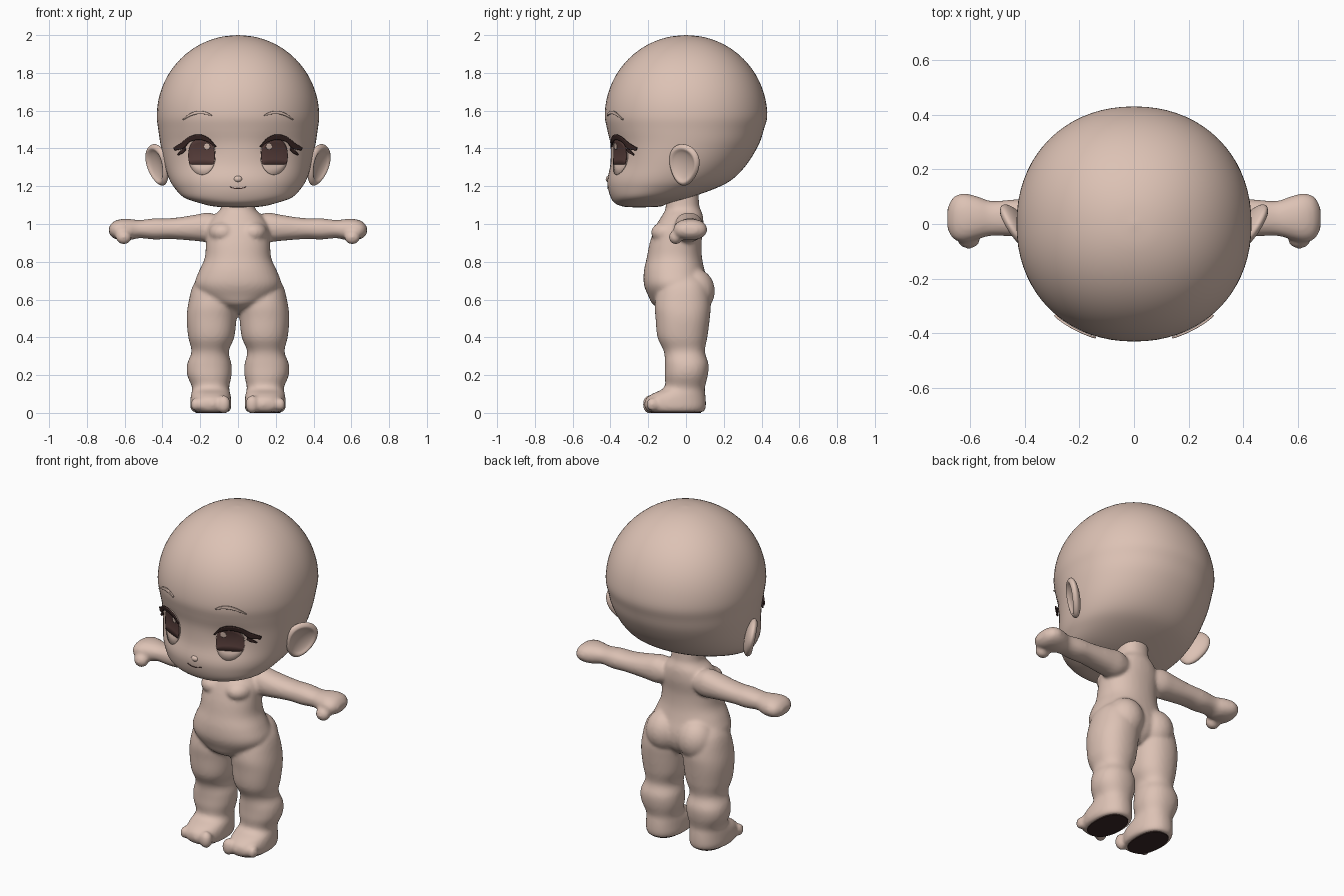
import bpy, bmesh, math
from mathutils import Vector, Matrix
from mathutils.bvhtree import BVHTree

if "Cube" in bpy.data.objects:
    bpy.data.objects.remove(bpy.data.objects["Cube"])


def material(name, rgb):
    m = bpy.data.materials.new(name)
    m.diffuse_color = (*rgb, 1)
    m.use_nodes = True
    m.node_tree.nodes["Principled BSDF"].inputs["Base Color"].default_value = m.diffuse_color
    return m


SKIN = material("skin", (0.72, 0.54, 0.46))
BROWN = material("iris brown", (0.10, 0.05, 0.045))
DARK = material("dark lash brown", (0.045, 0.022, 0.02))


def finish(name, bm, mat, smooth=True):
    bmesh.ops.recalc_face_normals(bm, faces=bm.faces)
    me = bpy.data.meshes.new(name)
    bm.to_mesh(me)
    bm.free()
    me.materials.append(mat)
    me.polygons.foreach_set("use_smooth", [smooth] * len(me.polygons))
    ob = bpy.data.objects.new(name, me)
    bpy.context.collection.objects.link(ob)
    return ob


def spline(pts, sub):
    """Catmull-Rom through tuples of any length."""
    out = []
    for i in range(len(pts) - 1):
        p0, p1, p2, p3 = (pts[max(i - 1, 0)], pts[i], pts[i + 1], pts[min(i + 2, len(pts) - 1)])
        for k in range(sub):
            t = k / sub
            out.append(tuple(0.5 * (2 * b + (c - a) * t + (2 * a - 5 * b + 4 * c - d) * t * t
                                    + (3 * b - a - 3 * c + d) * t ** 3)
                             for a, b, c, d in zip(p0, p1, p2, p3)))
    return out + [tuple(pts[-1])]


def loft(bm, rings, place, power=2.2, seg=40, sub=4):
    """rings: (t, a_min, a_max, b_min, b_max); place maps (t, a, b) to a point."""
    def bend(v, p):
        return math.copysign(abs(v) ** (2 / p), v)
    loops = []
    for t, a0, a1, b0, b1 in spline(rings, sub):
        loop = []
        for i in range(seg):
            g = 2 * math.pi * i / seg
            a = (a0 + a1) / 2 + (a1 - a0) / 2 * bend(math.cos(g), power)
            b = (b0 + b1) / 2 + (b1 - b0) / 2 * bend(math.sin(g), power)
            loop.append(bm.verts.new(place(t, a, b)))
        loops.append(loop)
    for l0, l1 in zip(loops, loops[1:]):
        for i in range(seg):
            j = (i + 1) % seg
            bm.faces.new((l0[i], l0[j], l1[j], l1[i]))
    bm.faces.new(loops[0])
    bm.faces.new(loops[-1])


def ball(bm, centre, radii):
    bmesh.ops.create_uvsphere(bm, u_segments=24, v_segments=16, radius=1,
                              matrix=Matrix.Translation(centre) @ Matrix.Diagonal((*radii, 1)))


# Body: torso, arms, legs and feet fused into one smooth skin
torso = [(.53, -.04, .04, -.08, .06), (.57, -.12, .12, -.17, .1), (.62, -.2, .2, -.2, .12),
         (.68, -.23, .23, -.223, .12), (.75, -.207, .207, -.223, .1), (.82, -.176, .176, -.208, .085),
         (.9, -.17, .17, -.192, .082), (.98, -.165, .165, -.165, .092), (1.04, -.13, .13, -.13, .09),
         (1.07, -.1, .1, -.112, .08), (1.1, -.088, .088, -.107, .07), (1.2, -.085, .085, -.105, .065)]
leg = [(.005, .045, .24, -.2, .095), (.03, .036, .252, -.218, .105), (.07, .036, .252, -.216, .105),
       (.1, .04, .248, -.18, .102), (.135, .047, .243, -.115, .1), (.2, .034, .269, -.113, .116),
       (.26, .035, .269, -.112, .119), (.325, .049, .246, -.117, .1), (.4, .02, .263, -.151, .113),
       (.5, .008, .272, -.161, .126), (.58, .004, .263, -.165, .13), (.68, .02, .236, -.14, .11),
       (.74, .06, .18, -.08, .06)]
arm = [(.08, -.05, .07, .93, 1.03), (.15, -.06, .09, .905, 1.06), (.22, -.06, .091, .91, 1.05),
       (.3, -.052, .09, .917, 1.037), (.37, -.047, .09, .921, 1.03), (.44, -.046, .09, .918, 1.03),
       (.52, -.043, .084, .925, 1.021), (.57, -.055, .1, .915, 1.026), (.62, -.066, .112, .915, 1.026),
       (.66, -.056, .1, .925, 1.012), (.683, -.02, .06, .95, .985)]
bm = bmesh.new()
loft(bm, torso, lambda t, a, b: (a, b, t))
for s in (-1, 1):
    loft(bm, leg, lambda t, a, b: (s * a, b, t))
    loft(bm, arm, lambda t, a, b: (s * t, a, b))
    ball(bm, (s * .605, -.055, .93), (.042, .036, .038))        # thumb
    ball(bm, (s * .105, .045, .645), (.108, .108, .12))         # buttock
    ball(bm, (s * .08, -.1, .955), (.075, .085, .06))           # chest
    for x, r in ((.075, .036), (.13, .029), (.18, .028), (.225, .026)):
        ball(bm, (s * x, -.195 + (x - .075) * .12, .045), (r, .034, r * 1.35))   # toes
body = finish("body", bm, SKIN)
rm = body.modifiers.new("fuse", 'REMESH')
rm.mode = 'VOXEL'
rm.voxel_size = .01
rm.use_smooth_shade = True
sm = body.modifiers.new("soften", 'SMOOTH')
sm.factor = .5
sm.iterations = 6

# Head: round skull over a fuller jaw, with shallow eye sockets
skull = [(1.088, -.005, .005, -.26, -.25), (1.092, -.12, .12, -.33, -.14), (1.11, -.2, .2, -.376, -.09),
         (1.14, -.285, .285, -.398, .02), (1.19, -.335, .335, -.413, .16), (1.24, -.365, .365, -.415, .25),
         (1.32, -.39, .39, -.4, .325), (1.42, -.41, .41, -.4, .385), (1.5, -.422, .422, -.417, .412)]
for k in range(9):
    g = math.radians(k * 90 / 8)
    r = max(.43 * math.cos(g), .002)
    skull.append((1.57 + .43 * math.sin(g), -r, r, -r, r))


def head_point(z, x, y):
    if y < 0:
        y += .014 * math.exp(-((abs(x) - .2) ** 2 + (z - 1.37) ** 2) / .008)
    return (x, y, z)


bm = bmesh.new()
loft(bm, skull, head_point, power=2.12, seg=72)
bmesh.ops.recalc_face_normals(bm, faces=bm.faces)
tree = BVHTree.FromBMesh(bm)
finish("head", bm, SKIN)


def face_plate(name, upper, lower, mat, lift, thick=.004):
    """Thin strip between two (x, z) lines, laid on the front of the head."""
    bm = bmesh.new()
    rows = []
    for k in range(6):
        f = k / 5
        row = []
        for (x0, z0), (x1, z1) in zip(upper, lower):
            x, z = x0 + (x1 - x0) * f, z0 + (z1 - z0) * f
            p, n, _, _ = tree.ray_cast(Vector((x, -2, z)), Vector((0, 1, 0)))
            row.append(bm.verts.new(p + n * lift))
        rows.append(row)
    for r0, r1 in zip(rows, rows[1:]):
        for i in range(len(r0) - 1):
            bm.faces.new((r0[i], r0[i + 1], r1[i + 1], r1[i]))
    ob = finish(name, bm, mat)
    md = ob.modifiers.new("thickness", 'SOLIDIFY')
    md.thickness = thick
    md.offset = 0


def oval(s, cx, cz, rx, rz, floor=0):
    ang = [math.pi * (.02 + .96 * i / 20) for i in range(21)]
    up = [(s * (cx + rx * math.cos(g)), cz + rz * math.sin(g)) for g in ang]
    low = [(s * (cx + rx * math.cos(g)), max(cz - rz * math.sin(g), floor)) for g in ang]
    return up, low


def side_lines(s, *lines):
    return [[(s * x, z) for x, z in spline(line, 5)] for line in lines]


lash_top = [(.112, 1.412), (.15, 1.457), (.2, 1.478), (.25, 1.466), (.29, 1.432), (.328, 1.405)]
lash_low = [(.117, 1.408), (.15, 1.437), (.2, 1.451), (.25, 1.437), (.28, 1.402), (.323, 1.39)]
flick_top = [(.272, 1.41), (.292, 1.39), (.312, 1.37)]
flick_low = [(.27, 1.39), (.287, 1.375), (.308, 1.364)]
brow_top = [(.138, 1.577), (.17, 1.594), (.21, 1.598), (.25, 1.584), (.287, 1.556)]
brow_low = [(.138, 1.571), (.17, 1.58), (.21, 1.582), (.25, 1.571), (.285, 1.552)]

for s, side in ((-1, "right"), (1, "left")):
    # Eye, lashes and brow
    face_plate(side + "_iris_rim", *oval(s, .19, 1.362, .072, .102), SKIN, .002)
    face_plate(side + "_iris", *oval(s, .19, 1.362, .07, .1, floor=1.313), BROWN, .006)
    face_plate(side + "_eye_highlight", *oval(s, .16, 1.412, .015, .018), SKIN, .01)
    face_plate(side + "_upper_lash", *side_lines(s, lash_top, lash_low), DARK, .014, .008)
    face_plate(side + "_lash_flick", *side_lines(s, flick_top, flick_low), DARK, .012, .006)
    face_plate(side + "_brow", *side_lines(s, brow_top, brow_low), SKIN, .005, .008)

    # Ear: dished disc, back edge turned outward, narrower at the lobe
    bm = bmesh.new()
    bmesh.ops.create_uvsphere(bm, u_segments=40, v_segments=28, radius=1)
    up = Vector((.28, .08, .95)).normalized()
    across = up.cross(Vector((.85, -.5, 0))).normalized()
    out = across.cross(up)
    for v in bm.verts:
        u, h, w = v.co
        r = math.hypot(u, h)
        depth = w * .035
        if w > 0 and r < .8:
            depth -= .038 * (1 - (r / .8) ** 2) ** .7
        p = Vector((.425, -.01, 1.312)) + across * u * .09 * (1 + .22 * h) + up * h * .113 + out * depth
        v.co = (s * p.x, p.y, p.z)
    finish(side + "_ear", bm, SKIN)

    # Dark sole under the foot
    bm = bmesh.new()
    loft(bm, [(0, .062, .226, -.185, .08), (.009, .062, .226, -.185, .08)],
         lambda t, a, b: (s * a, b, t), power=2.4, sub=1)
    finish(side + "_sole", bm, DARK, smooth=False)

# Nose and mouth
bm = bmesh.new()
ball(bm, (0, -.405, 1.238), (.024, .02, .018))
finish("nose", bm, SKIN)
mouth = spline([(-.045, 1.2), (-.02, 1.191), (0, 1.19), (.02, 1.191), (.045, 1.2)], 4)
face_plate("mouth", mouth, [(x, z - .004) for x, z in mouth], BROWN, .001)
